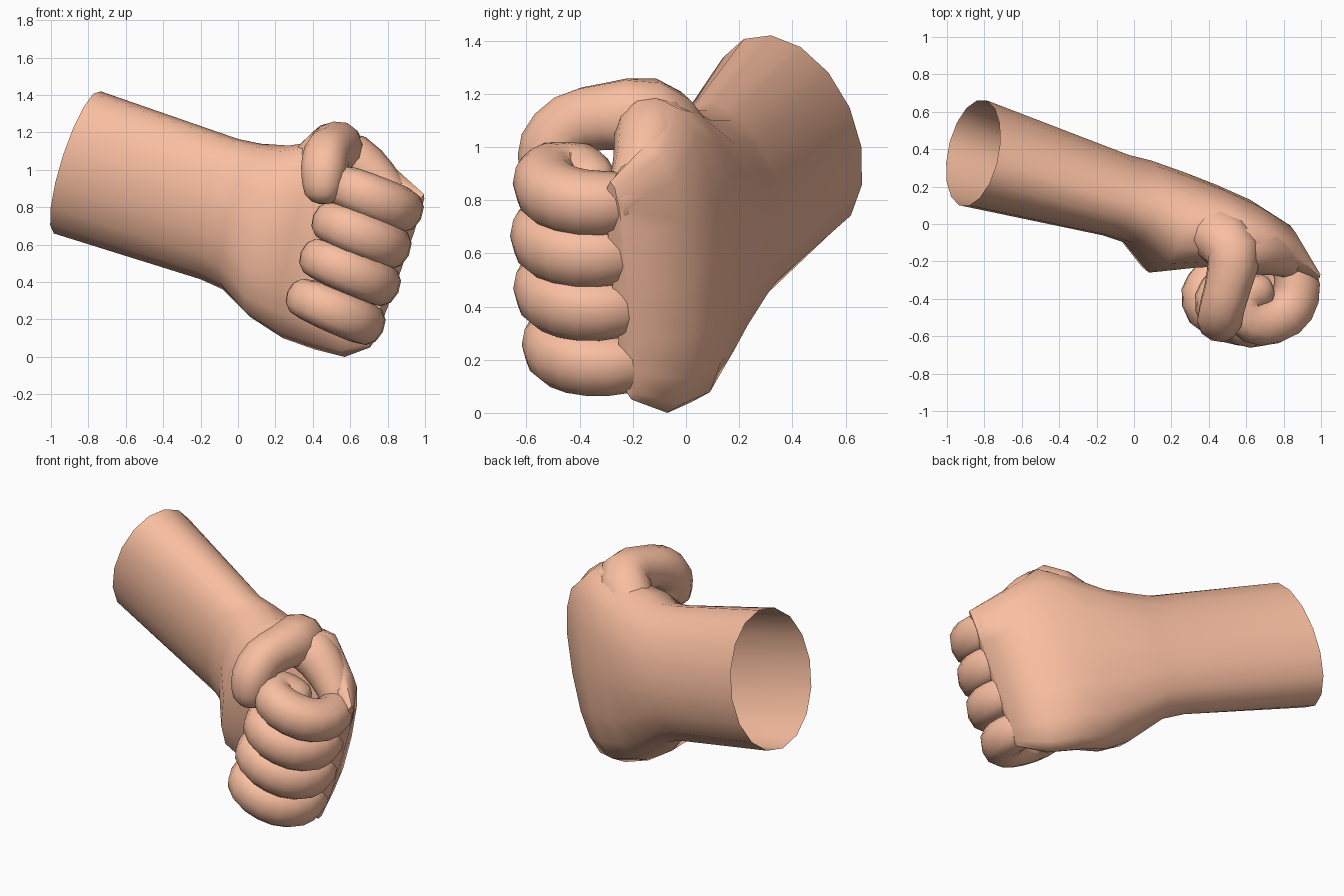
import bpy, bmesh, math
from mathutils import Vector

if "Cube" in bpy.data.objects:
    bpy.data.objects.remove(bpy.data.objects["Cube"])

skin = bpy.data.materials.new("skin")
skin.diffuse_color = (0.95, 0.52, 0.355, 1)
skin.use_nodes = True
skin.node_tree.nodes["Principled BSDF"].inputs["Base Color"].default_value = skin.diffuse_color


def loft(name, rings, cap_start=False, cap_end=True, angle=50):
    """Skin a list of closed rings into one smooth-shaded object."""
    bm = bmesh.new()
    rows = [[bm.verts.new(p) for p in r] for r in rings]
    n = len(rows[0])
    for r, s in zip(rows, rows[1:]):
        for i in range(n):
            j = (i + 1) % n
            bm.faces.new((r[i], r[j], s[j], s[i]))
    if cap_start:
        bm.faces.new(rows[0][::-1])
    if cap_end:
        bm.faces.new(rows[-1])
    bmesh.ops.recalc_face_normals(bm, faces=bm.faces)
    me = bpy.data.meshes.new(name)
    bm.to_mesh(me)
    bm.free()
    me.materials.append(skin)
    ob = bpy.data.objects.new(name, me)
    bpy.context.collection.objects.link(ob)
    bpy.ops.object.select_all(action='DESELECT')
    ob.select_set(True)
    bpy.context.view_layer.objects.active = ob
    bpy.ops.object.shade_smooth_by_angle(angle=math.radians(angle))
    return ob


def section(c, a, b, power, n=16):
    """Superellipse ring: a = half thickness to the back, b = half width to the thumb."""
    c, a, b = Vector(c), Vector(a), Vector(b)
    f = lambda x: math.copysign(abs(x) ** (2 / power), x)
    return [c + a * f(math.cos(2 * math.pi * i / n)) + b * f(math.sin(2 * math.pi * i / n))
            for i in range(n)]


def tube(name, pts, power=2.0):
    """Rounded digit through (point, radius) pairs, Catmull-Rom smoothed."""
    P = [Vector((*p, r)) for p, r in pts]
    P = [2 * P[0] - P[1]] + P + [2 * P[-1] - P[-2]]
    path = []
    for i in range(1, len(P) - 2):
        for t in (0, 0.5):
            p0, p1, p2, p3 = P[i - 1:i + 3]
            path.append(0.5 * (2 * p1 + (p2 - p0) * t + (2 * p0 - 5 * p1 + 4 * p2 - p3) * t * t
                               + (3 * p1 - p0 - 3 * p2 + p3) * t ** 3))
    path.append(P[-2])
    # round off the tip
    end, r = path[-1].to_3d(), path[-1][3]
    d = (end - path[-2].to_3d()).normalized()
    for k, s in ((0.45, 0.87), (0.75, 0.55), (0.85, 0.2)):
        path.append(Vector((*(end + d * r * k), r * s)))
    rings, u = [], Vector((0.38, 0.1, 0.92))
    for i, q in enumerate(path):
        t = (path[min(i + 1, len(path) - 1)] - path[max(i - 1, 0)]).to_3d().normalized()
        u = (u - t * u.dot(t)).normalized()
        rings.append(section(q.to_3d(), q[3] * u, q[3] * t.cross(u), power, 12))
    return loft(name, rings, cap_start=True)


# Forearm (open at the elbow end), wrist, palm and knuckle ridge
loft("forearm_and_palm", [
    section((-0.86, 0.38, 1.04), (0.075, 0.28, -0.04), (0.125, -0.06, 0.38), 2),
    section((-0.10, 0.155, 0.79), (0.07, 0.215, -0.04), (0.10, -0.05, 0.375), 2),
    section((0.02, 0.12, 0.75), (0.07, 0.22, -0.03), (0.10, -0.04, 0.39), 2.1),
    section((0.17, 0.01, 0.67), (0.09, 0.27, 0), (0.10, -0.03, 0.46), 2.3),
    section((0.36, -0.01, 0.63), (0.08, 0.22, 0), (0.12, -0.04, 0.53), 2.3),
    section((0.54, -0.04, 0.61), (0.08, 0.17, 0), (0.13, -0.06, 0.57), 2.3),
    section((0.71, -0.115, 0.50), (0.07, 0.135, 0), (0.14, -0.045, 0.50), 2.3),
    section((0.85, -0.245, 0.46), (0.02, 0.03, 0), (0.145, -0.04, 0.41), 2.6),
], angle=60)

# Four curled fingers: (knuckle, radius, curl length, curl)
V = Vector((-0.92, 0, 0.38))
CURL = [(0.07, 0.08), (0.005, -0.04), (0, -0.17), (0.07, -0.27), (0.20, -0.31),
        (0.31, -0.27), (0.34, -0.17), (0.29, -0.09)]
INDEX = CURL[:5] + [(0.30, -0.27), (0.31, -0.18), (0.22, -0.14)]
fingers = {
    "index_finger": ((0.865, -0.22, 0.79), 0.122, 1.0, INDEX),
    "middle_finger": ((0.80, -0.23, 0.595), 0.122, 0.96, CURL),
    "ring_finger": ((0.745, -0.22, 0.395), 0.12, 1.0, CURL),
    "little_finger": ((0.665, -0.19, 0.185), 0.118, 0.98, CURL),
}
TAPER = (0.65, 0.93, 1, 1.02, 1, 0.94, 0.87, 0.78)
for name, (k, r, s, curl) in fingers.items():
    tube(name, [(Vector(k) + V * v * s + Vector((0, y, 0)), r * t)
                for (v, y), t in zip(curl, TAPER)], 2.3)

# Thumb folded over the index finger
tube("thumb", [
    ((0.32, 0.0, 0.92), 0.12), ((0.44, -0.06, 1.04), 0.145), ((0.53, -0.15, 1.115), 0.148),
    ((0.51, -0.30, 1.115), 0.127), ((0.475, -0.43, 1.085), 0.122),
    ((0.46, -0.505, 1.0), 0.122), ((0.455, -0.52, 0.91), 0.108)], 2.2)

# Web of flesh between the thumb and the index knuckle
tube("thumb_web", [
    ((0.50, -0.11, 1.07), 0.14), ((0.62, -0.13, 1.05), 0.14),
    ((0.74, -0.155, 0.95), 0.12), ((0.82, -0.19, 0.86), 0.10)])
